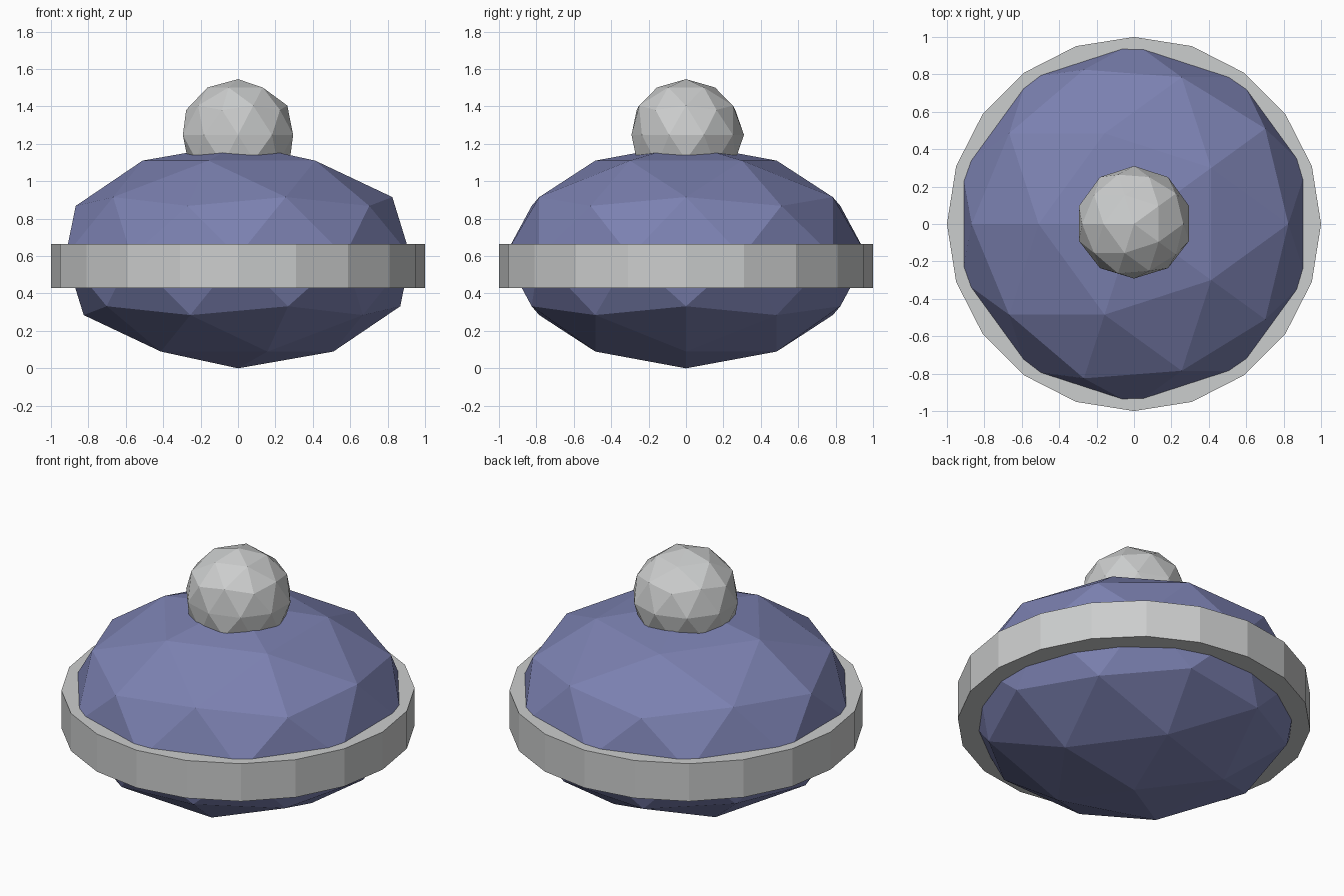
import bpy
import math

cube = bpy.data.objects.get("Cube")
if cube:
    bpy.data.objects.remove(cube, do_unlink=True)


def make_material(name, rgb):
    mat = bpy.data.materials.new(name)
    mat.use_nodes = True
    mat.diffuse_color = (*rgb, 1)
    mat.node_tree.nodes["Principled BSDF"].inputs["Base Color"].default_value = (*rgb, 1)
    return mat


blue = make_material("slate blue", (0.20, 0.22, 0.44))
grey = make_material("light grey", (0.60, 0.61, 0.61))


def finish(name, mat):
    obj = bpy.context.object
    obj.name = name
    obj.data.materials.append(mat)
    bpy.ops.object.shade_flat()
    return obj


def faceted_ball(name, mat, z, radius, height):
    """Low-poly ball squashed to the given half height."""
    bpy.ops.mesh.primitive_ico_sphere_add(
        subdivisions=2, radius=1, location=(0, 0, z), rotation=(0, 0, math.pi))
    obj = finish(name, mat)
    obj.scale = (radius, radius, height)
    bpy.ops.object.transform_apply(location=False, rotation=True, scale=True)
    return obj


# Squashed main body
faceted_ball("body", blue, 0.6, 0.97, 0.6)

# Band around the waist
bpy.ops.mesh.primitive_cylinder_add(vertices=20, radius=1, depth=0.235, location=(0, 0, 0.547))
finish("waist_band", grey)

# Knob on top, its front slightly flattened at the equator
knob = faceted_ball("top_knob", grey, 1.248, 0.31, 0.298)
for v in knob.data.vertices:
    if abs(v.co.z) < 0.01 and v.co.y < 0:
        v.co.y *= 0.94
